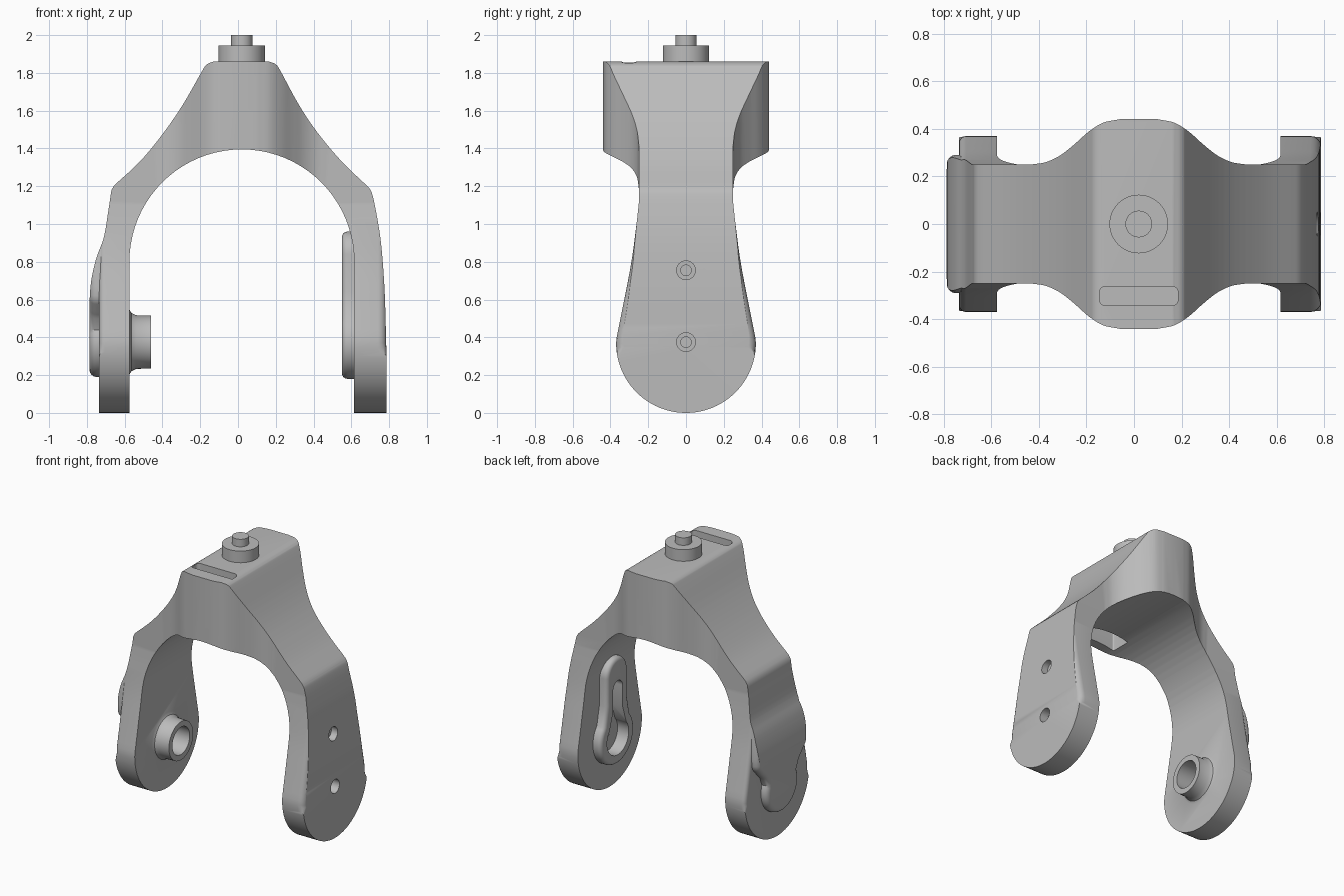
import bpy, bmesh, math
from mathutils import Vector

if "Cube" in bpy.data.objects:
    bpy.data.objects.remove(bpy.data.objects["Cube"], do_unlink=True)

grey = bpy.data.materials.new("grey_metal")
grey.use_nodes = True
grey.diffuse_color = (0.5, 0.5, 0.5, 1)
grey.node_tree.nodes["Principled BSDF"].inputs["Base Color"].default_value = (0.5, 0.5, 0.5, 1)

MID = 0.02        # centre line of the arch and pivot
PIVOT_Z = 0.375   # height of the lower axle


def place(axis, u, v, w):
    return {"x": (w, u, v), "y": (u, w, v), "z": (u, v, w)}[axis]


def finish(name, bm):
    bmesh.ops.recalc_face_normals(bm, faces=bm.faces[:])
    mesh = bpy.data.meshes.new(name)
    bm.to_mesh(mesh)
    bm.free()
    mesh.materials.append(grey)
    ob = bpy.data.objects.new(name, mesh)
    bpy.context.collection.objects.link(ob)
    return ob


def prism(name, outline, axis, lo, hi, bevel=0, bevel_at=None, above=-1):
    """Extrude an outline along an axis, optionally rounding one end's rim."""
    bm = bmesh.new()
    a, b = ([bm.verts.new(place(axis, u, v, w)) for u, v in outline] for w in (lo, hi))
    bm.faces.new(a)
    bm.faces.new(b[::-1])
    n = len(a)
    for i in range(n):
        j = (i + 1) % n
        bm.faces.new((a[i], b[i], b[j], a[j]))
    bmesh.ops.recalc_face_normals(bm, faces=bm.faces[:])
    if bevel:
        rim = [e for e in bm.edges
               if all(abs(v.co.x - bevel_at) < 1e-4 and v.co.z > above for v in e.verts)]
        bmesh.ops.bevel(bm, geom=rim, offset=bevel, offset_type="OFFSET",
                        segments=4, profile=0.5, affect="EDGES")
    return finish(name, bm)


def lathe(name, profile, axis, cu, cv, n=48):
    """Solid of revolution from (radius, position) pairs."""
    bm = bmesh.new()
    rings = []
    for r, w in profile:
        rings.append([bm.verts.new(place(axis, cu + r * math.cos(k * math.tau / n),
                                         cv + r * math.sin(k * math.tau / n), w)) for k in range(n)])
    for p, q in zip(rings, rings[1:]):
        for k in range(n):
            m = (k + 1) % n
            bm.faces.new((p[k], p[m], q[m], q[k]))
    bm.faces.new(rings[0])
    bm.faces.new(rings[-1])
    return finish(name, bm)


def spline(points, steps=5):
    """Smooth curve through the given points."""
    p = [Vector(q) for q in points]
    p = [2 * p[0] - p[1]] + p + [2 * p[-1] - p[-2]]
    out = []
    for a, b, c, d in zip(p, p[1:], p[2:], p[3:]):
        for k in range(steps):
            t = k / steps
            out.append(0.5 * (2 * b + (c - a) * t + (2 * a - 5 * b + 4 * c - d) * t * t
                              + (3 * b - a - 3 * c + d) * t ** 3))
    return [tuple(q) for q in out] + [tuple(points[-1])]


def arc(cu, cv, r, start, end, n=24):
    angles = [math.radians(start + (end - start) * k / n) for k in range(n + 1)]
    return [(cu + r * math.cos(a), cv + r * math.sin(a)) for a in angles]


def mirrored(half, centre=0):
    """Close a half outline by reflecting it in u."""
    return ([(centre + u, v) for u, v in half]
            + [(centre - u, v) for u, v in half[::-1] if u > 1e-5])


def keyhole(r, w, neck, top):
    return mirrored(arc(0, PIVOT_Z, r, -90, 35) + arc(0, top - w, w, 0, 90, 12)
                    if neck is None else
                    arc(0, PIVOT_Z, r, -90, 40) + [(w, neck)] + arc(0, top - w, w, 0, 90, 12))


def rounded_box(x0, x1, y0, y1, r):
    corners = ((x1 - r, y1 - r, 0), (x0 + r, y1 - r, 90), (x0 + r, y0 + r, 180), (x1 - r, y0 + r, 270))
    return [q for cx, cy, a in corners for q in arc(cx, cy, r, a, a + 90, 6)]


def combine(target, tool, operation):
    mod = target.modifiers.new("shape", "BOOLEAN")
    mod.operation, mod.solver, mod.object = operation, "EXACT", tool
    graph = bpy.context.evaluated_depsgraph_get()
    target.data = bpy.data.meshes.new_from_object(target.evaluated_get(graph))
    target.modifiers.clear()
    bpy.data.objects.remove(tool, do_unlink=True)


# Front silhouette of the fork, with arch opening
right_leg = spline([(0.785, 0.35), (0.776, 0.65), (0.757, 0.9), (0.73, 1.07), (0.71, 1.16), (0.695, 1.19)])
right_slope = spline([(0.68, 1.205), (0.55, 1.33), (0.42, 1.485), (0.32, 1.635), (0.225, 1.81), (0.2, 1.845), (0.165, 1.86)])
left_slope = spline([(-0.13, 1.86), (-0.165, 1.845), (-0.19, 1.81), (-0.29, 1.635), (-0.4, 1.475), (-0.52, 1.33), (-0.655, 1.205)])
left_leg = spline([(-0.67, 1.18), (-0.685, 1.08), (-0.71, 0.93), (-0.75, 0.82), (-0.777, 0.7), (-0.787, 0.58)])
silhouette = ([(-0.575, -0.05)] + arc(MID, 0.8, 0.595, 180, 0, 40) + [(0.615, -0.05), (0.785, -0.05)]
              + right_leg + right_slope + left_slope + left_leg + [(-0.787, -0.05)])
fork = prism("fork_body", silhouette, "y", -0.6, 0.6)

# Depth envelope: waisted crown above, widening paddles below
half_plan = spline([(0.08, 0.44), (0.15, 0.425), (0.21, 0.388), (0.27, 0.335), (0.33, 0.288), (0.39, 0.26), (0.45, 0.25)])
quarter = [(0, 0.44)] + half_plan + [(0.9, 0.25)]
plan = mirrored(quarter + [(u, -v) for u, v in quarter[::-1]], MID)
plan = [q for i, q in enumerate(plan) if q not in plan[:i]]
envelope = prism("crown_envelope", plan, "z", 1.1, 1.95)

paddle = mirrored(arc(0, 0.37, 0.37, -90, 0)
                  + spline([(0.367, 0.4), (0.327, 0.6), (0.289, 0.8), (0.262, 1.0), (0.249, 1.12)])
                  + [(0.249, 1.16)])
bulge = mirrored(arc(0, PIVOT_Z, 0.185, -90, 20)
                 + spline([(0.2, 0.5), (0.255, 0.56), (0.29, 0.62), (0.28, 0.8), (0.25, 1.0), (0.24, 1.09)], 3))
for piece in (
    prism("left_paddle", paddle, "x", 0.2, 0.786, 0.045, 0.786, 0.3),
    prism("right_paddle", paddle, "x", -0.735, -0.2, 0.03, -0.735, 0.3),
    prism("right_bulge", bulge, "x", -0.787, -0.45, 0.04, -0.787),
):
    combine(envelope, piece, "UNION")
combine(fork, envelope, "INTERSECT")

# Raised keyhole pad and hollow axle boss on the inner faces
combine(fork, prism("pad", keyhole(0.195, 0.12, 0.64, 0.96), "x", 0.55, 0.68, 0.03, 0.55), "UNION")
boss = [(0.175, -0.6), (0.175, -0.576), (0.155, -0.565), (0.142, -0.54), (0.14, -0.46)]
combine(fork, lathe("boss", boss, "x", 0, PIVOT_Z), "UNION")

# Recesses, axle bore and stepped screw holes
cuts = [
    prism("keyhole_recess", keyhole(0.125, 0.055, 0.58, 0.79), "x", 0.4, 0.64),
    lathe("axle_bore", [(0.1, -0.71), (0.1, -0.3)], "x", 0, PIVOT_Z),
    prism("top_slot", rounded_box(-0.145, 0.185, -0.343, -0.262, 0.025), "z", 1.79, 1.95),
    prism("under_pocket", rounded_box(-0.13, 0.17, -0.37, -0.22, 0.01), "z", 1.2, 1.6),
]
for height in (PIVOT_Z, 0.755):
    cuts.append(lathe("screw_hole", [(0.028, 0.5), (0.028, 0.72), (0.05, 0.72), (0.05, 0.9)], "x", 0, height, 24))
for cut in cuts:
    combine(fork, cut, "DIFFERENCE")

# Swivel stud on top
stud = lathe("swivel_stud", [(0.123, 1.85), (0.123, 1.945), (0.056, 1.945), (0.056, 2.0)], "z", MID, 0)

for ob in (fork, stud):
    bpy.ops.object.select_all(action="DESELECT")
    ob.select_set(True)
    bpy.context.view_layer.objects.active = ob
    bpy.ops.object.shade_smooth_by_angle(angle=math.radians(30))
